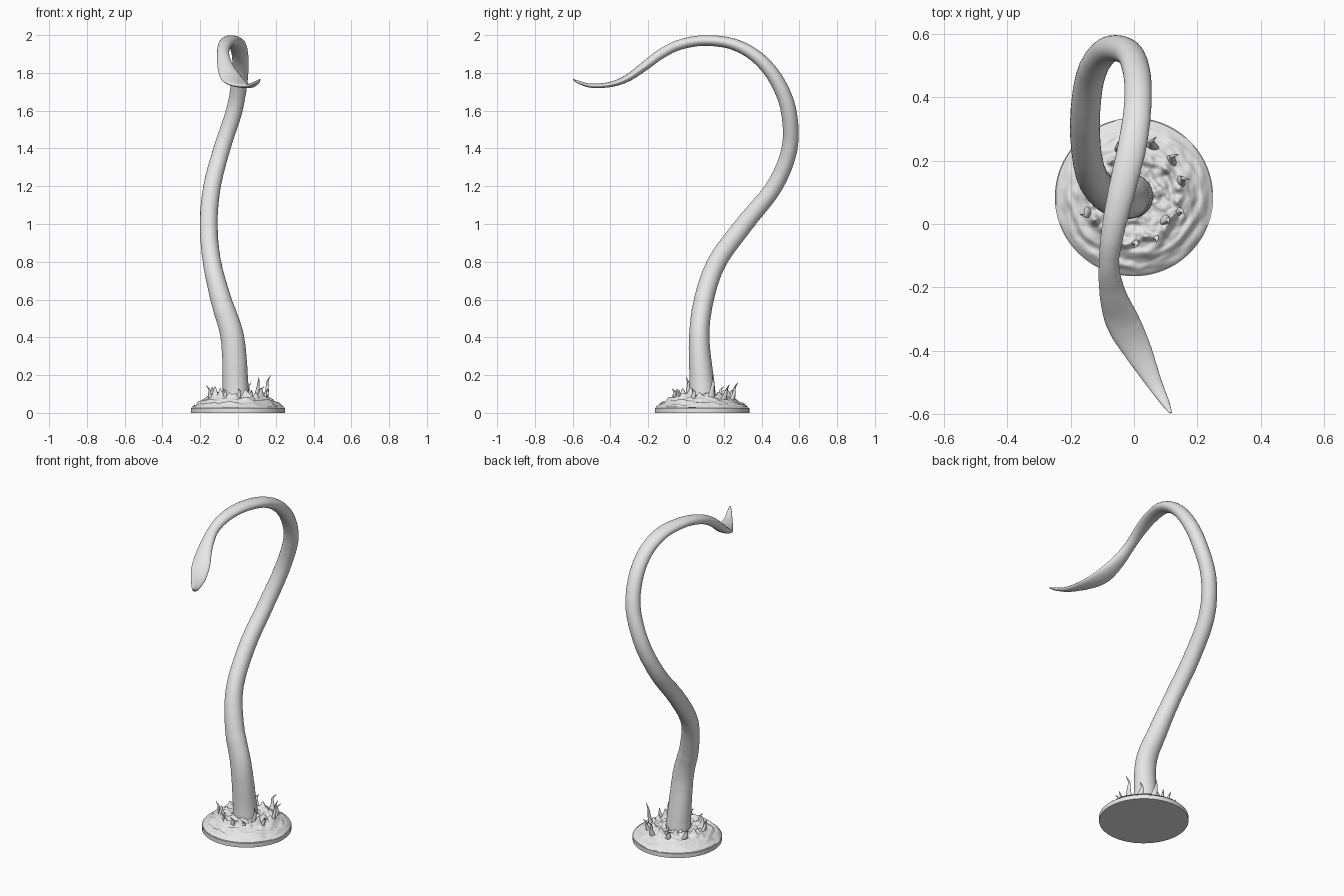
import bpy
import bmesh
from math import sin, cos, pi, atan2, exp
from mathutils import Vector, noise

cube = bpy.data.objects.get("Cube")
if cube:
    bpy.data.objects.remove(cube, do_unlink=True)

grey = bpy.data.materials.new("plain_grey")
grey.use_nodes = True
grey.diffuse_color = (0.8, 0.8, 0.8, 1)
grey.node_tree.nodes["Principled BSDF"].inputs["Base Color"].default_value = (0.8, 0.8, 0.8, 1)

CENTRE = Vector((0, 0.085, 0))
BASE_RADIUS = 0.25


def finish(bm, name, angle):
    """Turn a bmesh into a shaded, coloured object."""
    bmesh.ops.recalc_face_normals(bm, faces=bm.faces)
    mesh = bpy.data.meshes.new(name)
    bm.to_mesh(mesh)
    bm.free()
    mesh.materials.append(grey)
    obj = bpy.data.objects.new(name, mesh)
    bpy.context.collection.objects.link(obj)
    bpy.ops.object.select_all(action="DESELECT")
    obj.select_set(True)
    bpy.context.view_layer.objects.active = obj
    bpy.ops.object.shade_smooth_by_angle(angle=angle)
    return obj


def bridge(bm, a, b):
    n = len(a)
    for i in range(n):
        j = (i + 1) % n
        bm.faces.new((a[i], a[j], b[j], b[i]))


def spline(points, steps):
    """Catmull-Rom samples through points of any dimension."""
    pts = [Vector(p) for p in points]
    pts = [pts[0] * 2 - pts[1]] + pts + [pts[-1] * 2 - pts[-2]]
    out = []
    for p0, p1, p2, p3 in zip(pts, pts[1:], pts[2:], pts[3:]):
        for k in range(steps):
            t = k / steps
            out.append((p1 * 2 + (p2 - p0) * t
                        + (p0 * 2 - p1 * 5 + p2 * 4 - p3) * t * t
                        + (p1 * 3 - p0 - p2 * 3 + p3) * t ** 3) / 2)
    return out + [pts[-2]]


def sweep(bm, points, side_axis, steps, sides, ripple=0):
    """Elliptical tube; each point is x, y, z, half width, half thickness."""
    samples = spline(points, steps)
    centres = [Vector(s[:3]) for s in samples]
    rings = []
    for i, s in enumerate(samples):
        tangent = (centres[min(i + 1, len(centres) - 1)] - centres[max(i - 1, 0)]).normalized()
        side = (side_axis - tangent * side_axis.dot(tangent)).normalized()
        normal = side.cross(tangent)
        scale = 1 + ripple * noise.noise(Vector((i * 0.9, 0, 0)))
        ring = []
        for k in range(sides):
            a = 2 * pi * k / sides
            offset = side * cos(a) * s[3] + normal * sin(a) * s[4]
            ring.append(bm.verts.new(centres[i] + offset * scale))
        if rings:
            bridge(bm, rings[-1], ring)
        rings.append(ring)
    bm.faces.new(rings[0])
    bm.faces.new(rings[-1])


# Tentacle: S-shaped stem, overhead hook and flattened leaf-like end
path = [
    (-0.01, 0.09, 0.03, 0.076, 0.076),
    (-0.013, 0.085, 0.15, 0.068, 0.066),
    (-0.03, 0.07, 0.4, 0.062, 0.054),
    (-0.09, 0.095, 0.6, 0.055, 0.052),
    (-0.138, 0.165, 0.8, 0.048, 0.05),
    (-0.155, 0.31, 1.0, 0.047, 0.048),
    (-0.137, 0.468, 1.2, 0.046, 0.044),
    (-0.085, 0.548, 1.4, 0.044, 0.042),
    (-0.02, 0.543, 1.6, 0.043, 0.041),
    (0.008, 0.48, 1.76, 0.043, 0.038),
    (0.012, 0.38, 1.88, 0.043, 0.034),
    (-0.005, 0.25, 1.952, 0.045, 0.03),
    (-0.04, 0.1, 1.971, 0.042, 0.028),
    (-0.068, -0.03, 1.95, 0.036, 0.027),
    (-0.079, -0.13, 1.902, 0.032, 0.026),
    (-0.067, -0.22, 1.835, 0.042, 0.024),
    (-0.035, -0.31, 1.772, 0.054, 0.019),
    (0.012, -0.4, 1.739, 0.044, 0.014),
    (0.063, -0.5, 1.732, 0.025, 0.011),
    (0.1, -0.567, 1.75, 0.013, 0.008),
    (0.116, -0.596, 1.765, 0.004, 0.003),
]
bm = bmesh.new()
sweep(bm, path, Vector((1, 0, 0)), 9, 32, 0.03)
finish(bm, "tentacle", 0.9)

# Round plinth
bm = bmesh.new()
bmesh.ops.create_cone(bm, cap_ends=True, segments=96, radius1=BASE_RADIUS,
                      radius2=BASE_RADIUS, depth=0.026)
bmesh.ops.translate(bm, verts=bm.verts, vec=CENTRE + Vector((0, 0, 0.013)))
finish(bm, "plinth", 0.6)


def water_height(r, a):
    """Churned mound with concentric folds and a torn crest."""
    ring = Vector((cos(a), sin(a), 0))
    climb = min(1, (BASE_RADIUS - r) / 0.11)
    h = 0.026 + 0.062 * climb ** 0.8
    folds = noise.noise(ring * 2.2 + Vector((0, 0, r * 38)))
    folds += 0.4 * noise.noise(ring * 6 + Vector((5, 0, r * 60)))
    h += 0.016 * folds * min(1, climb * 3)
    crest = 0.14 + 0.02 * noise.noise(ring * 2)
    tear = max(0, noise.noise(ring * 5 + Vector((0, 7, 0))) + 0.25)
    h += 0.05 * tear * exp(-((r - crest) / 0.012) ** 2)
    return max(h, 0.02)


# Splashing water surface
bm = bmesh.new()
SEGMENTS, RINGS = 160, 44
previous = None
for i in range(RINGS + 1):
    r = BASE_RADIUS - 0.003 - (BASE_RADIUS - 0.05) * i / RINGS
    ring = []
    for k in range(SEGMENTS):
        a = 2 * pi * k / SEGMENTS
        ring.append(bm.verts.new(CENTRE + Vector((r * cos(a), r * sin(a), water_height(r, a)))))
    if previous:
        bridge(bm, previous, ring)
    previous = ring
finish(bm, "water_mound", 1.2)

# Curling splash spikes, given by their tips
tips = [
    (0.175, 0.14, 0.2), (0.11, 0, 0.19), (0.07, 0.275, 0.16), (0.16, 0.03, 0.13),
    (-0.17, 0.03, 0.145), (-0.14, 0.2, 0.14), (-0.05, 0.26, 0.13), (0, -0.075, 0.13),
    (-0.08, -0.05, 0.13), (0.07, -0.06, 0.12), (0.14, 0.22, 0.14), (-0.02, 0.23, 0.15),
]
bm = bmesh.new()
for tip in tips:
    top = Vector(tip)
    flat = Vector((top.x, top.y, 0)) - CENTRE
    a = atan2(flat.y, flat.x)
    outward = Vector((cos(a), sin(a), 0))
    across = Vector((-sin(a), cos(a), 0))
    foot = CENTRE + outward * (flat.length * 0.82)
    rise = top.z - 0.06
    spike = [
        (*(foot + Vector((0, 0, 0.06))), 0.026, 0.014),
        (*(foot + outward * 0.012 + across * 0.004 + Vector((0, 0, 0.06 + rise * 0.4))), 0.013, 0.009),
        (*(foot + outward * 0.016 + across * 0.009 + Vector((0, 0, 0.06 + rise * 0.75))), 0.007, 0.005),
        (*top, 0.001, 0.001),
    ]
    sweep(bm, spike, across, 4, 10)
finish(bm, "splash_spikes", 1.0)
